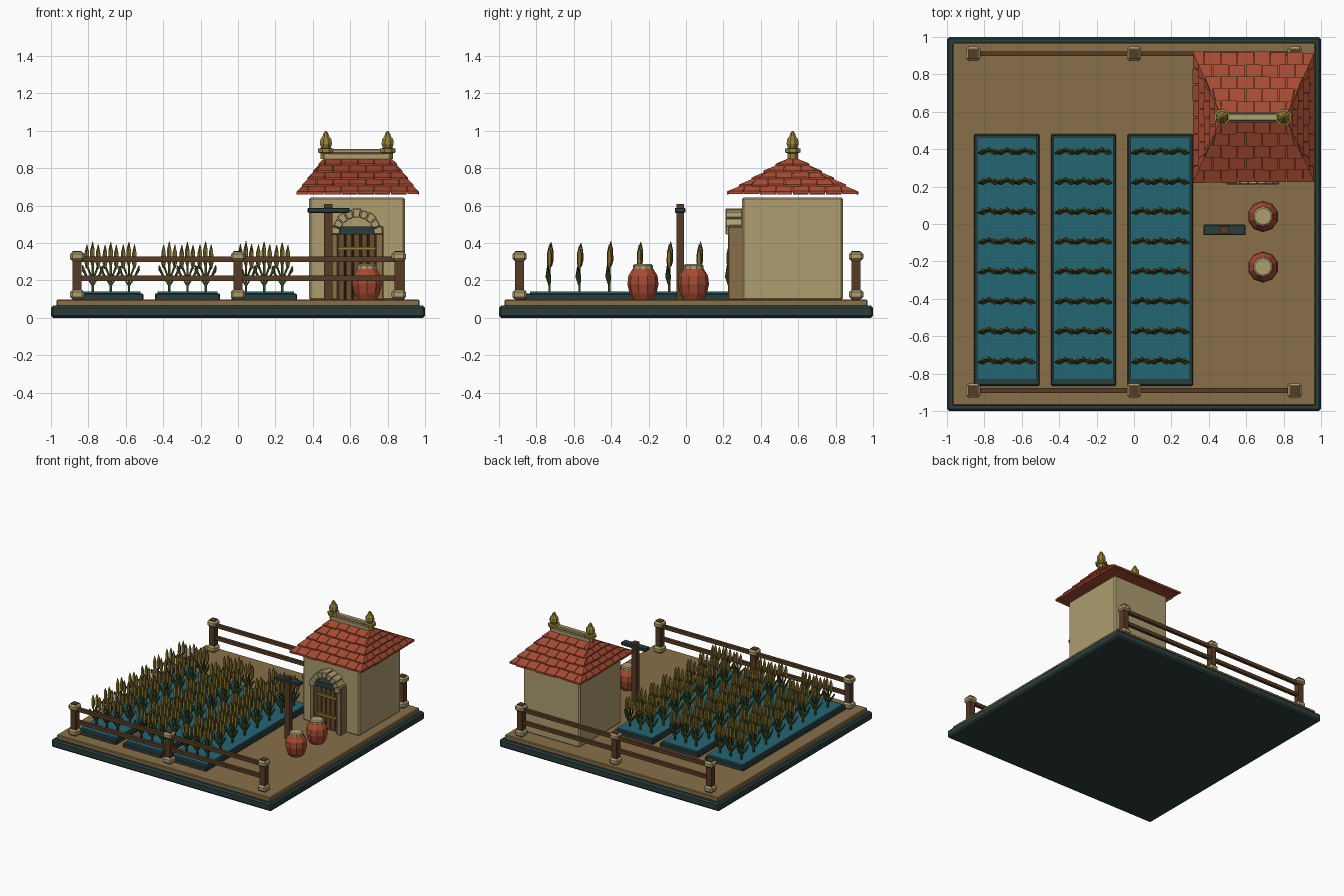
import bpy, bmesh, math, random
from mathutils import Matrix, Vector

random.seed(4)
cube = bpy.data.objects.get("Cube")
if cube:
    bpy.data.objects.remove(cube, do_unlink=True)


def material(name, code):
    def linear(i):
        c = int(code[i:i + 2], 16) / 255
        return c / 12.92 if c <= 0.04045 else ((c + 0.055) / 1.055) ** 2.4
    col = (linear(0), linear(2), linear(4), 1)
    m = bpy.data.materials.new(name)
    m.use_nodes = True
    m.diffuse_color = col
    m.node_tree.nodes["Principled BSDF"].inputs["Base Color"].default_value = col
    return m


SLATE = material("dark slate", "2a3d3b")
SAND = material("sand", "886f49")
WATER = material("teal water", "236672")
RED = material("terracotta", "a54a32")
CREAM = material("cream plaster", "ad9d70")
GOLD = material("old gold", "948238")
WOOD = material("brown wood", "573b25")
GREEN = material("leaf green", "34461f")
EAR = material("ripe grain", "85702c")
PLANK = material("plank brown", "6b4d2d")


def finish(name, bm, mat, bevel=0):
    bmesh.ops.recalc_face_normals(bm, faces=bm.faces)
    me = bpy.data.meshes.new(name)
    bm.to_mesh(me)
    bm.free()
    me.materials.append(mat)
    ob = bpy.data.objects.new(name, me)
    bpy.context.collection.objects.link(ob)
    if bevel:
        mod = ob.modifiers.new("Bevel", "BEVEL")
        mod.width, mod.segments = bevel, 1
    return ob


def add_box(bm, x0, x1, y0, y1, z0, z1):
    mid = Vector((x0 + x1, y0 + y1, z0 + z1)) / 2
    mat = Matrix.Translation(mid) @ Matrix.Diagonal((x1 - x0, y1 - y0, z1 - z0, 1))
    bmesh.ops.create_cube(bm, size=1, matrix=mat)


def boxes(name, mat, *spans, bevel=0):
    bm = bmesh.new()
    for s in spans:
        add_box(bm, *s)
    return finish(name, bm, mat, bevel)


def add_hull(bm, points):
    verts = [bm.verts.new(p) for p in points]
    bmesh.ops.convex_hull(bm, input=verts)


def add_lathe(bm, profile, sides, x, y, z=0):
    rings = [[bm.verts.new((x + r * math.cos(a), y + r * math.sin(a), z + h))
              for a in (math.tau * (i + 0.5) / sides for i in range(sides))]
             for r, h in profile]
    for low, high in zip(rings, rings[1:]):
        for i in range(sides):
            j = (i + 1) % sides
            bm.faces.new((low[i], low[j], high[j], high[i]))
    bm.faces.new(rings[0])
    bm.faces.new(rings[-1])


def add_rod(bm, a, b, w):
    add_hull(bm, [p + Vector((sx, sy, 0)) * w / 2 for p in (Vector(a), Vector(b))
                  for sx in (-1, 1) for sy in (-1, 1)])


# Ground
boxes("base_slab", SLATE, (-1, 1, -1, 1, 0, 0.065), bevel=0.012)
boxes("ground", SAND, (-0.97, 0.97, -0.97, 0.97, 0.06, 0.098), bevel=0.006)

# Paddies and crops
stalks, ears = bmesh.new(), bmesh.new()
for n, cx in enumerate((-0.68, -0.27, 0.14)):
    boxes(f"paddy_bed_{n + 1}", SLATE, (cx - 0.175, cx + 0.175, -0.865, 0.48, 0.09, 0.13), bevel=0.006)
    boxes(f"paddy_water_{n + 1}", WATER, (cx - 0.16, cx + 0.16, -0.835, 0.465, 0.12, 0.142))
    for row in range(8):
        for col in (-1, 0, 1):
            x, y = cx + col * 0.097, -0.73 + row * 0.16
            k = random.uniform(0.9, 1)
            add_rod(stalks, (x, y, 0.14), (x, y, 0.14 + 0.16 * k), 0.012)
            for s in (-1, 0, 1):
                ex, ez = x + s * 0.03, 0.14 + (0.15 if s == 0 else 0.135) * k
                add_lathe(ears, [(0.006, 0), (0.014, 0.03), (0.013, 0.075), (0.002, 0.12 * k)],
                          5, ex, y + 0.008 * (s == 0), ez)
                if s == 0:
                    continue
                add_rod(stalks, (x, y, 0.2), (ex, y, ez + 0.01), 0.009)
                # Folded leaf blade
                spine = [(0.0, 0.18, 0.006), (0.028, 0.225, 0.015), (0.052, 0.285 * k, 0.002)]
                for a, b in zip(spine, spine[1:]):
                    add_hull(stalks, [(x + s * (d + t), y + w * e - d * 0.2, h - t)
                                      for d, h, w in (a, b) for e in (-1, 1) for t in (0, 0.007)])
finish("crop_stalks", stalks, GREEN)
finish("crop_ears", ears, EAR)

# Fences
for side, y in (("front", -0.89), ("back", 0.91)):
    rails, posts, caps = [], [], []
    for z in (0.212, 0.314):
        rails.append((-0.86, 0.86, y - 0.013, y + 0.013, z - 0.014, z + 0.014))
    for x in (-0.86, 0, 0.86):
        posts.append((x - 0.024, x + 0.024, y - 0.024, y + 0.024, 0.095, 0.358))
        for z0, z1 in ((0.1, 0.15), (0.305, 0.353)):
            caps.append((x - 0.038, x + 0.038, y - 0.038, y + 0.038, z0, z1))
    boxes(side + "_fence_rails", WOOD, *rails)
    boxes(side + "_fence_posts", WOOD, *posts)
    boxes(side + "_fence_collars", CREAM, *caps, bevel=0.012)

# House walls
HX, HY = 0.64, 0.57
boxes("house_walls", CREAM, (0.38, 0.893, 0.3, 0.84, 0.095, 0.645), bevel=0.01)

# Doorway
DX = 0.635
boxes("door_jambs", SAND, *[(DX + s * 0.122 - 0.022, DX + s * 0.122 + 0.022, 0.225, 0.305, 0.095, 0.49)
                            for s in (-1, 1)], bevel=0.006)
boxes("door_planks", PLANK, *[(DX + i * 0.041 - 0.018, DX + i * 0.041 + 0.018, 0.265, 0.302, 0.095, 0.46)
                              for i in range(-2, 3)], bevel=0.004)
boxes("door_backing", WOOD, (DX - 0.105, DX + 0.105, 0.28, 0.303, 0.095, 0.46))
boxes("door_bands", GOLD, *[(DX - 0.105, DX + 0.105, 0.252, 0.27, z, z + 0.018) for z in (0.2, 0.362)])
boxes("door_lintel", SLATE, (DX - 0.11, DX + 0.11, 0.235, 0.302, 0.447, 0.488))
arch = bmesh.new()
STONES = 9
for i in range(STONES):
    a0, a1 = (math.pi * (i + e) / STONES for e in (0.04, 0.96))
    r1 = 0.142 if i % 2 == 0 else 0.136
    add_hull(arch, [(DX + r * math.cos(a), y, 0.445 + r * math.sin(a))
                    for r in (0.092, r1) for a in (a0, a1) for y in (0.212, 0.302)])
finish("door_arch_stones", arch, CREAM, 0.004)

# Hipped roof core
EX, EY, RX, EZ, RZ = 0.315, 0.325, 0.17, 0.67, 0.855
core = bmesh.new()
add_hull(core, [(HX + sx * EX, HY + sy * EY, EZ) for sx in (-1, 1) for sy in (-1, 1)]
         + [(HX + s * RX, HY, RZ) for s in (-1, 1)])
finish("roof_core", core, RED)


# Overlapping wedge tiles, clipped along the hips
def half_width(along_x, t):
    return EX + (RX - EX) * t if along_x else EY * (1 - t)


def roof_point(along_x, sign, s, t, lift):
    lim = half_width(along_x, t)
    s = max(-lim, min(lim, s))
    out = sign * half_width(not along_x, t)
    z = EZ + (RZ - EZ) * t + lift
    return (HX + s, HY + out, z) if along_x else (HX + out, HY + s, z)


tiles = bmesh.new()
ROWS, TILE = 5, 0.088
for along_x in (True, False):
    for sign in (-1, 1):
        for row in range(ROWS):
            t0, t1 = row / ROWS, min(1, (row + 1.15) / ROWS)
            lim = half_width(along_x, t0 - 0.07)
            shift = TILE / 2 * (row % 2)
            for i in range(-5, 6):
                s0, s1 = i * TILE + shift + 0.002, (i + 1) * TILE + shift - 0.002
                if s0 > lim - 0.004 or s1 < -lim + 0.004:
                    continue
                j = random.uniform(-0.012, 0.012)
                pts = [roof_point(along_x, sign, s, t, h) for s in (s0, s1)
                       for t, h in ((t0 + 0.03, -0.008), (t0 - 0.07 + j, 0.004),
                                    (t0 - 0.07 + j, 0.02), (t1, 0.006))]
                add_hull(tiles, pts)
bmesh.ops.remove_doubles(tiles, verts=tiles.verts, dist=0.00001)
finish("roof_tiles", tiles, RED)

# Ridge and finials
boxes("roof_ridge", CREAM, (0.46, 0.81, HY - 0.028, HY + 0.028, 0.845, 0.88),
      (0.47, 0.8, HY - 0.02, HY + 0.02, 0.88, 0.903), bevel=0.005)
finials = bmesh.new()
for x in (0.47, 0.8):
    add_lathe(finials, [(0.03, 0.85), (0.03, 0.88), (0.045, 0.885), (0.045, 0.905), (0.027, 0.908),
                        (0.035, 0.93), (0.032, 0.955), (0.018, 0.972), (0.015, 0.985), (0.003, 1.0)],
              8, x, HY)
finish("roof_finials", finials, GOLD)

# Signpost
boxes("signpost_pole", WOOD, (0.46, 0.504, -0.052, -0.012, 0.095, 0.608))
boxes("signpost_bar", SLATE, (0.372, 0.595, -0.06, -0.004, 0.562, 0.588), bevel=0.004)

# Clay jars
for n, y in enumerate((0.04, -0.23)):
    jar, lid = bmesh.new(), bmesh.new()
    add_lathe(jar, [(0.052, 0.095), (0.072, 0.13), (0.083, 0.18), (0.078, 0.225), (0.055, 0.262)],
              10, 0.69, y)
    add_lathe(lid, [(0.045, 0.255), (0.054, 0.262), (0.054, 0.28), (0.045, 0.287)], 10, 0.69, y)
    finish(f"jar_{n + 1}", jar, RED)
    finish(f"jar_lid_{n + 1}", lid, CREAM)
